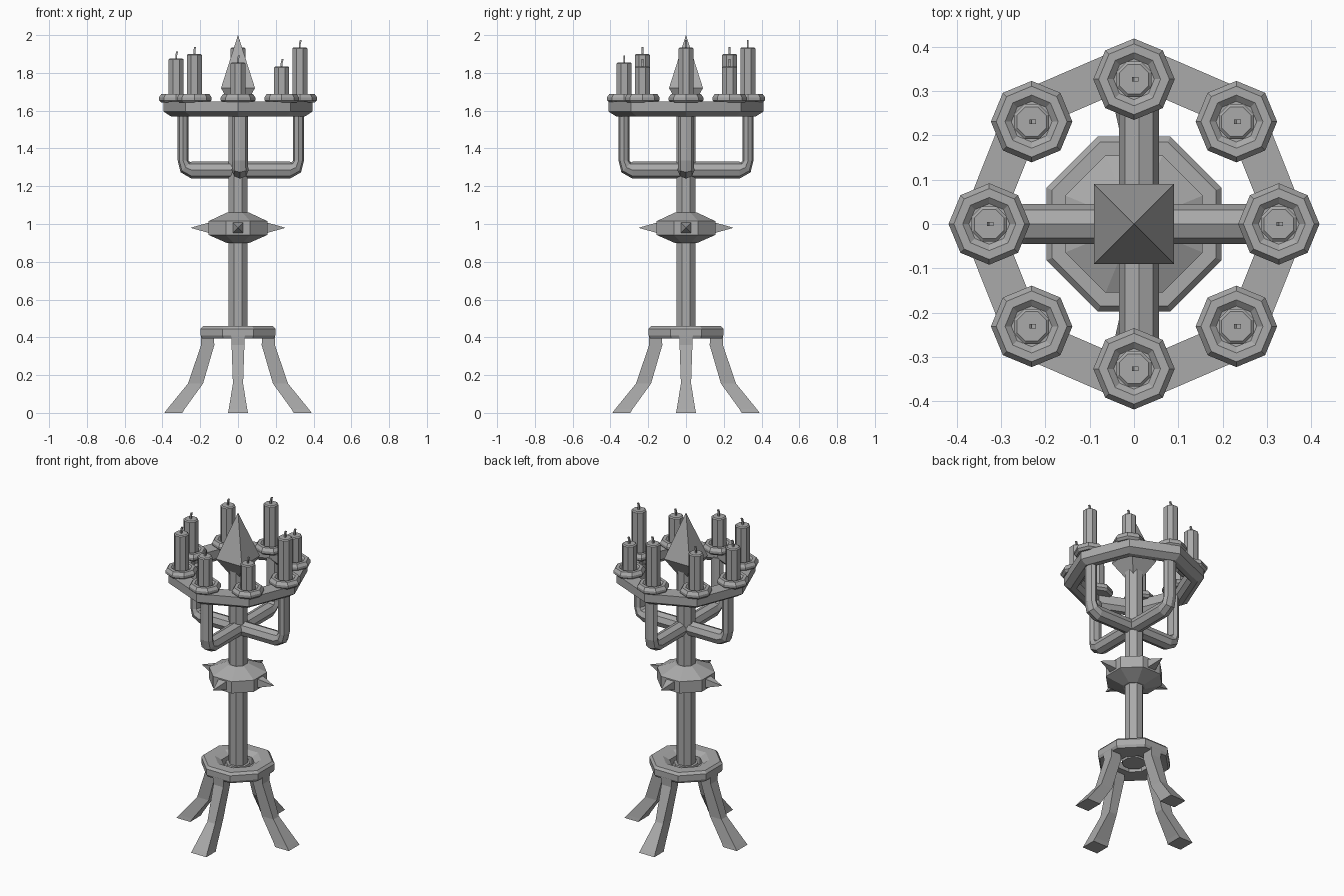
import bpy, bmesh, math
from mathutils import Vector, Matrix

cube = bpy.data.objects.get("Cube")
if cube:
    bpy.data.objects.remove(cube, do_unlink=True)

GREY = (0.4, 0.4, 0.4, 1.0)
metal = bpy.data.materials.new("plain grey")
metal.use_nodes = True
metal.diffuse_color = GREY
metal.node_tree.nodes["Principled BSDF"].inputs["Base Color"].default_value = GREY


def loft(name, rings, closed=False):
    """Skin a row of equal-sized vertex rings; cap the ends unless closed."""
    bm = bmesh.new()
    rows = [[bm.verts.new(p) for p in ring] for ring in rings]
    n = len(rows[0])
    pairs = list(zip(rows, rows[1:]))
    if closed:
        pairs.append((rows[-1], rows[0]))
    else:
        bm.faces.new(rows[0])
        bm.faces.new(rows[-1])
    for a, b in pairs:
        for i in range(n):
            j = (i + 1) % n
            bm.faces.new((a[i], a[j], b[j], b[i]))
    bmesh.ops.recalc_face_normals(bm, faces=bm.faces)
    mesh = bpy.data.meshes.new(name)
    bm.to_mesh(mesh)
    bm.free()
    mesh.materials.append(metal)
    obj = bpy.data.objects.new(name, mesh)
    bpy.context.collection.objects.link(obj)
    return obj


def lathe(name, profile, sides=8, flat=True, centre=(0, 0), stretch=(1, 1), closed=False):
    """Turn (radius, z) points; flat puts faces rather than corners on the axes."""
    off = math.pi / sides if flat else 0
    angles = [off + 2 * math.pi * i / sides for i in range(sides)]
    rings = [[(centre[0] + r * stretch[0] * math.cos(a),
               centre[1] + r * stretch[1] * math.sin(a), z) for a in angles]
             for r, z in profile]
    return loft(name, rings, closed)


def around(k):
    return Matrix.Rotation(k * math.pi / 2, 4, 'Z')


# Base: octagonal hollow ring with chamfered edges
lathe("base_ring", [(0.205, 0.395), (0.214, 0.41), (0.214, 0.445), (0.2, 0.46),
                    (0.135, 0.46), (0.095, 0.44), (0.095, 0.395)], closed=True)
lathe("base_socket", [(0.07, 0.4), (0.075, 0.415), (0.07, 0.435)])

# Four splayed legs: (inner radius, outer radius, half width, z)
LEG = [(0.295, 0.39, 0.053, 0), (0.283, 0.375, 0.049, 0.02), (0.185, 0.265, 0.027, 0.155),
       (0.125, 0.195, 0.034, 0.36), (0.13, 0.197, 0.036, 0.41)]
for k in range(4):
    loft("leg", [[around(k) @ Vector(p) for p in
                  ((a, -w, z), (b, -w, z), (b, w, z), (a, w, z))] for a, b, w, z in LEG])

# Central shaft, spiked collar and pointed finial
lathe("shaft", [(0.054, 0.41), (0.054, 1.66)])
lathe("collar", [(0.065, 0.9), (0.168, 0.942), (0.168, 1.015), (0.065, 1.06)])
for k in range(4):
    loft("collar_spike", [[around(k) @ Vector((x, y * h, 0.98 + z * h))
                           for y, z in ((-1, -1), (1, -1), (1, 1), (-1, 1))]
                          for x, h in ((0.145, 0.03), (0.25, 0.0005))])
lathe("finial", [(0.05, 1.62), (0.127, 1.72), (0.0005, 2.0)], sides=4)

# Four bent arms of octagonal section, thinner where they rise
for k, reach in enumerate((0.32, 0.328, 0.29, 0.328)):
    # (radial position, z, half thickness, half width, direction of travel)
    path = [(0, 1.285, 0.045, 0.045, 0), (reach - 0.045, 1.285, 0.045, 0.045, 0),
            (reach - 0.012, 1.3, 0.037, 0.043, 45), (reach, 1.335, 0.029, 0.041, 90),
            (reach, 1.6, 0.029, 0.041, 90)]
    shift = Vector((0.011 * (k % 2), 0, 0))
    rings = []
    for x, z, t, w, turn in path:
        d = math.radians(turn)
        ring = []
        for i in range(8):
            a = i * math.pi / 4
            s = t * math.cos(a)
            ring.append(around(k) @ Vector((x - s * math.sin(d), w * math.sin(a),
                                            z + s * math.cos(d))) + shift)
        rings.append(ring)
    loft("arm", rings)

# Octagonal rail carrying the candles
lathe("candle_rail", [(0.37, 1.57), (0.41, 1.595), (0.41, 1.648), (0.312, 1.648),
                      (0.312, 1.595), (0.335, 1.57)],
      flat=False, stretch=(0.96, 1), closed=True)

# Eight dishes with candles and bent wicks, anticlockwise from the left
TOPS = (1.935, 1.835, 1.935, 1.9, 1.876, 1.9, 1.855, 1.835)
for k, top in enumerate(TOPS):
    a = k * math.pi / 4
    c = (0.327 * math.cos(a), 0.327 * math.sin(a))
    lathe("dish", [(0.078, 1.642), (0.092, 1.655), (0.092, 1.67), (0.08, 1.687),
                   (0.06, 1.687), (0.046, 1.675)], flat=False, centre=c)
    lathe("candle", [(0.043, 1.665), (0.043, top - 0.006), (0.036, top)], centre=c)
    loft("wick", [[(c[0] + dx + x * 0.005, c[1] + y * 0.005, top + z)
                   for x, y in ((-1, -1), (1, -1), (1, 1), (-1, 1))]
                  for dx, z in ((0, -0.005), (0, 0.018), (0.005, 0.038))])
